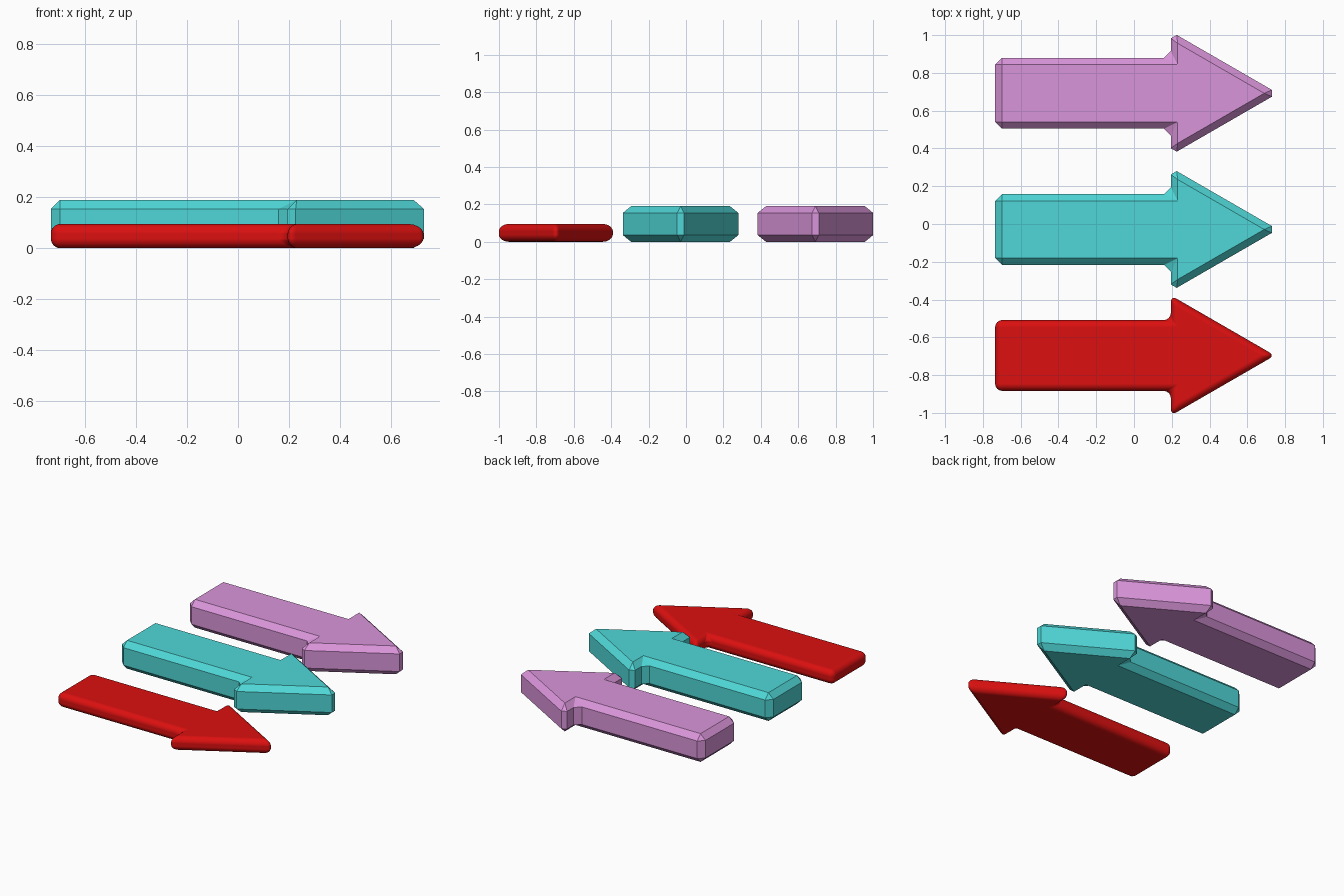
import bpy, bmesh, math

if "Cube" in bpy.data.objects:
    bpy.data.objects.remove(bpy.data.objects["Cube"])


def material(name, rgb):
    m = bpy.data.materials.new(name)
    m.diffuse_color = (*rgb, 1)
    m.use_nodes = True
    m.node_tree.nodes["Principled BSDF"].inputs["Base Color"].default_value = m.diffuse_color
    return m


def arrow(name, y, height, wing, bevel, segments, mat):
    """Flat arrow along +x: straight shaft plus an equilateral head, all edges bevelled."""
    tail, neck, half = -0.735, 0.195, 0.1875
    tip = neck + wing * math.sqrt(3)
    side = [(tail, -half), (neck, -half), (neck, -wing)]
    outline = side + [(tip, 0)] + [(px, -py) for px, py in reversed(side)]

    bm = bmesh.new()
    base = bm.faces.new([bm.verts.new((px, py, 0)) for px, py in outline])
    ext = bmesh.ops.extrude_face_region(bm, geom=[base])
    top = [v for v in ext["geom"] if isinstance(v, bmesh.types.BMVert)]
    bmesh.ops.translate(bm, verts=top, vec=(0, 0, height))
    bmesh.ops.recalc_face_normals(bm, faces=bm.faces[:])
    me = bpy.data.meshes.new(name)
    bm.to_mesh(me)
    bm.free()
    me.materials.append(mat)

    ob = bpy.data.objects.new(name, me)
    bpy.context.collection.objects.link(ob)
    ob.location.y = y
    mod = ob.modifiers.new("edge_bevel", 'BEVEL')
    mod.width = bevel
    mod.segments = segments
    mod.limit_method = 'ANGLE'
    mod.angle_limit = math.radians(30)
    mod.use_clamp_overlap = False
    if segments > 1:
        me.polygons.foreach_set("use_smooth", [True] * len(me.polygons))
        mod.harden_normals = True
    return ob


pink = material("orchid pink", (0.70, 0.30, 0.70))
cyan = material("turquoise", (0.08, 0.68, 0.68))
red = material("red", (0.72, 0.005, 0.005))

# two thick chamfered arrows and one thin rounded arrow
arrow("pink_arrow", 0.692, 0.19, 0.327, 0.036, 1, pink)
arrow("turquoise_arrow", -0.029, 0.19, 0.327, 0.036, 1, cyan)
arrow("red_arrow", -0.696, 0.095, 0.318, 0.038, 6, red)
